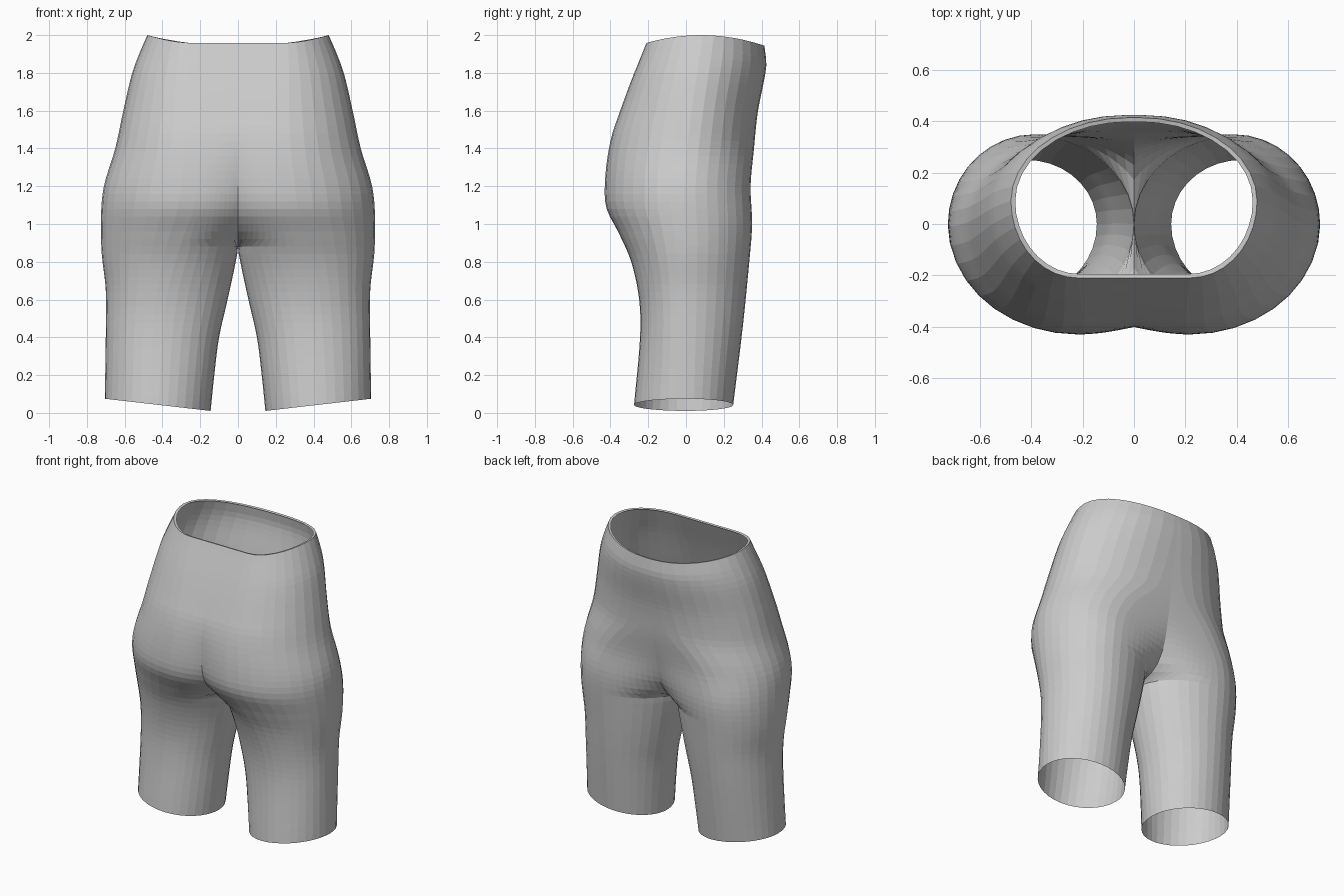
import bpy, bmesh, math

if "Cube" in bpy.data.objects:
    bpy.data.objects.remove(bpy.data.objects["Cube"], do_unlink=True)

SEGMENTS = 9      # points in each quarter of a section
RINGS = 50
HEIGHT = 2.0


def curve(*keys):
    """Smooth function of height through (height, value) keys."""
    def slope(i):
        a, b = keys[max(i - 1, 0)], keys[min(i + 1, len(keys) - 1)]
        return (b[1] - a[1]) / (b[0] - a[0])

    def value(z):
        for i in range(len(keys) - 1):
            (z0, v0), (z1, v1) = keys[i], keys[i + 1]
            if z <= z1 + 1e-6:
                h = z1 - z0
                t = min(max((z - z0) / h, 0), 1)
                s = t * t * (3 - 2 * t)
                bend = t * (1 - t) * ((1 - t) * slope(i) - t * slope(i + 1)) * h
                return v0 + (v1 - v0) * s + bend
        return keys[-1][1]
    return value


# Body outline by height
outer_x = curve((0, .705), (.4, .7), (.65, .7), (.85, .722), (1.05, .725), (1.2, .71),
                (1.4, .65), (1.6, .607), (1.8, .56), (1.92, .515), (2, .48))
inner_x = curve((0, .145), (.2, .125), (.4, .1), (.6, .055), (.8, .012), (.88, 0), (2, 0))
middle_y = curve((0, 0), (.9, 0), (1.2, -.01), (1.6, .03), (2, .09))
# Rear side (towards -y): depth, fullest x, and how far the cleft reaches
rear_y = curve((0, -.275), (.4, -.243), (.6, -.248), (.8, -.29), (.95, -.355), (1.08, -.42),
               (1.2, -.43), (1.4, -.408), (1.6, -.355), (1.8, -.29), (2, -.21))
rear_x = curve((0, .42), (.6, .38), (.9, .3), (1.1, .23), (1.5, .2), (2, .22))
rear_reach = curve((0, 0), (.88, 0), (.92, .5), (1, .78), (1.1, .88), (1.3, .95), (1.5, .99), (2, 1))
# Belly side (towards +y)
belly_y = curve((0, .25), (.4, .295), (.8, .335), (1, .35), (1.2, .342), (1.4, .36),
                (1.6, .38), (1.88, .425), (2, .415))
belly_x = curve((0, .42), (.6, .4), (1.05, .38), (1.25, .28), (1.45, .1), (2, .02))
belly_reach = curve((0, 0), (.88, 0), (.92, .5), (1, .74), (1.1, .88), (1.25, .97), (1.5, 1), (2, 1))


def quarter_pair(z, full_x, depth_y, reach):
    """Points from the inner seam, over the fullest point, to the outer side."""
    xi, xo, cx, cy = max(inner_x(z), 0), outer_x(z), full_x(z), middle_y(z)
    f = min(max(reach(z), 0), .999)
    depth = depth_y(z) - cy
    inner_radius = (cx - xi) / math.sqrt(1 - f * f)
    sweep = math.acos(f)
    points = []
    for i in range(SEGMENTS):
        a = sweep * (1 - i / SEGMENTS)
        points.append((cx - inner_radius * math.sin(a), cy + depth * math.cos(a)))
    for i in range(SEGMENTS + 1):
        a = math.pi / 2 * i / SEGMENTS
        points.append((cx + (xo - cx) * math.sin(a), cy + depth * math.cos(a)))
    return points


def section(z):
    rear = quarter_pair(z, rear_x, rear_y, rear_reach)
    belly = quarter_pair(z, belly_x, belly_y, belly_reach)
    ring = []
    for x, y in rear + belly[-2::-1]:
        # Hem slopes down to the inside, waist dips front and back
        hem = (.01 + .115 * (x - .14)) * max(1 - z / .5, 0)
        waist = .5 * (y - .08) ** 2 * max((z - 1.5) / .5, 0)
        ring.append((max(x, 0), y, z + hem - waist))
    return ring


# Left half: leg and hip as one skin
bm = bmesh.new()
rings = [section(HEIGHT * i / RINGS) for i in range(RINGS + 1)]
# Narrow waist edge folded inward
cy = middle_y(HEIGHT)
rings.append([(x * .965, cy + (y - cy) * .95, z - .004) for x, y, z in rings[-1]])
grid = [[bm.verts.new(p) for p in ring] for ring in rings]
for low, high in zip(grid, grid[1:]):
    for j in range(len(low) - 1):
        bm.faces.new((low[j], low[j + 1], high[j + 1], high[j]))
bmesh.ops.remove_doubles(bm, verts=bm.verts, dist=.0005)
mesh = bpy.data.meshes.new("shorts")
bm.to_mesh(mesh)
bm.free()
shorts = bpy.data.objects.new("shorts", mesh)
bpy.context.collection.objects.link(shorts)

# Right half
mirror = shorts.modifiers.new("mirror", "MIRROR")
mirror.use_axis[0] = True
mirror.merge_threshold = .001

# Cloth colour
cloth = bpy.data.materials.new("grey_cloth")
cloth.use_nodes = True
colour = (.6, .6, .6, 1)
cloth.diffuse_color = colour
cloth.node_tree.nodes["Principled BSDF"].inputs["Base Color"].default_value = colour
mesh.materials.append(cloth)
